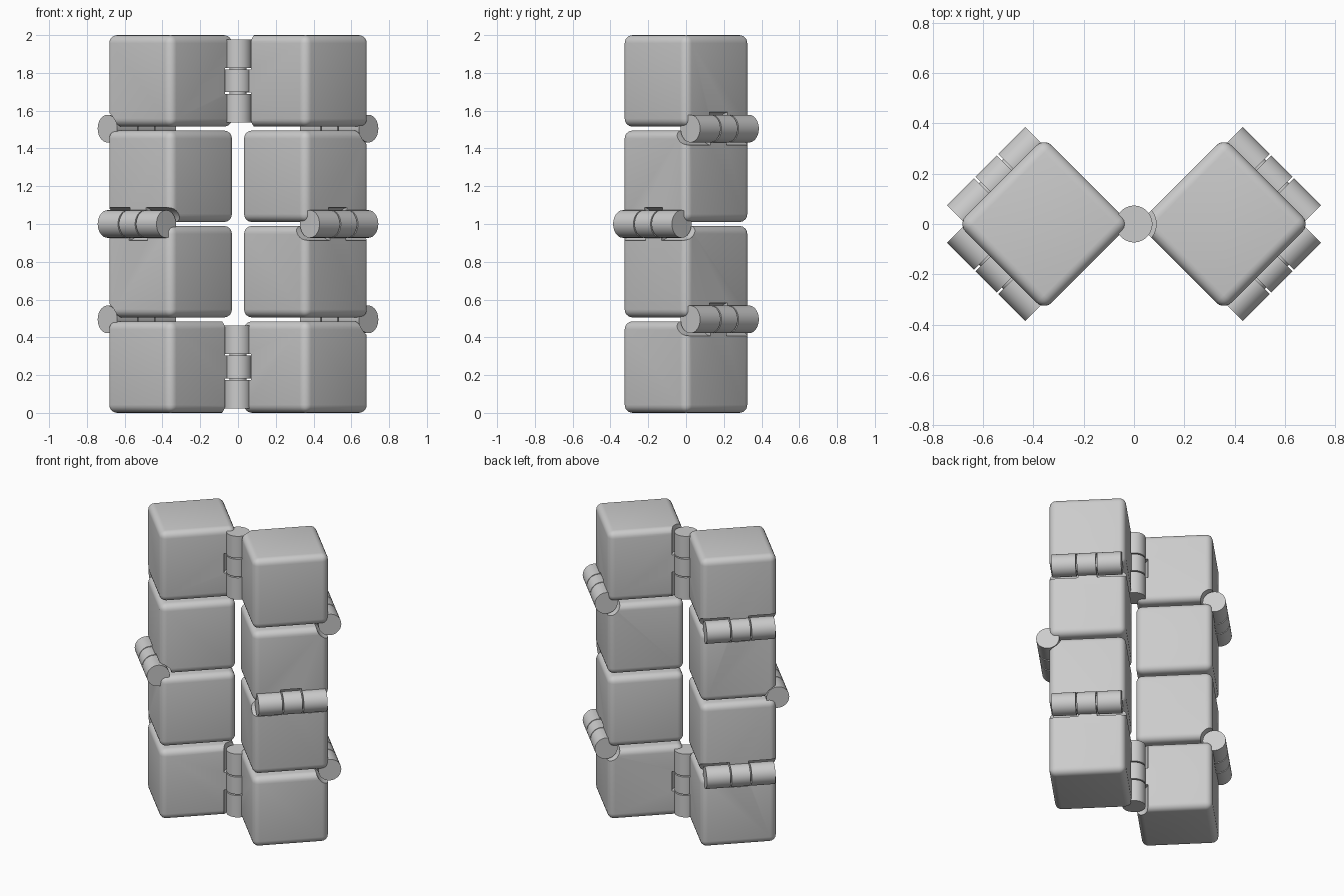
import bpy, bmesh
from mathutils import Vector, Matrix

if "Cube" in bpy.data.objects:
    bpy.data.objects.remove(bpy.data.objects["Cube"], do_unlink=True)

SIDE, PITCH = 0.485, 0.505       # block size and spacing
COLUMN = 0.357                   # column offset from the middle
RADIUS, CLEAR = 0.073, 0.088     # knuckle and clearance radii
HALF_LEN, HALF_MID = 0.22, 0.06  # hinge half length, middle knuckle half length
GAP = 0.008

grey = bpy.data.materials.new("plain_grey")
grey.use_nodes = True
grey.diffuse_color = (0.6, 0.6, 0.6, 1)
grey.node_tree.nodes["Principled BSDF"].inputs["Base Color"].default_value = (0.6, 0.6, 0.6, 1)


def finish(name, bm):
    mesh = bpy.data.meshes.new(name)
    bm.to_mesh(mesh)
    bm.free()
    obj = bpy.data.objects.new(name, mesh)
    bpy.context.collection.objects.link(obj)
    mesh.materials.append(grey)
    return obj


def smooth(obj):
    bpy.ops.object.select_all(action='DESELECT')
    obj.select_set(True)
    bpy.context.view_layer.objects.active = obj
    bpy.ops.object.shade_smooth_by_angle(angle=0.6)


def rod(name, centre, axis, start, end, radius):
    """Cylinder along axis, from start to end measured from centre."""
    bm = bmesh.new()
    turn = axis.to_track_quat('Z', 'Y').to_matrix().to_4x4()
    place = Matrix.Translation(centre + axis * (start + end) / 2) @ turn
    bmesh.ops.create_cone(bm, cap_ends=True, segments=48, radius1=radius,
                          radius2=radius, depth=end - start, matrix=place)
    return finish(name, bm)


def block(name, x, z):
    """Rounded block turned onto its corner."""
    bm = bmesh.new()
    bmesh.ops.create_cube(bm, size=SIDE)
    bmesh.ops.bevel(bm, geom=bm.edges[:], offset=0.043, segments=5,
                    profile=0.5, affect='EDGES')
    bm.transform(Matrix.Translation((x, 0, z)) @ Matrix.Rotation(0.7853982, 4, 'Z'))
    return finish(name, bm)


def carve(obj, cutter):
    mod = obj.modifiers.new("clearance", 'BOOLEAN')
    mod.operation, mod.solver, mod.object = 'DIFFERENCE', 'EXACT', cutter
    bpy.context.view_layer.objects.active = obj
    bpy.ops.object.modifier_apply(modifier=mod.name)
    bpy.data.objects.remove(cutter, do_unlink=True)


def hinge(name, centre, axis, outer_block, middle_block):
    """Three knuckles: the ends belong to one block, the middle to the other."""
    axis = axis.normalized()
    carve(outer_block, rod("cutter", centre, axis,
                           -HALF_MID - GAP, HALF_MID + GAP, CLEAR))
    for start, end in ((-0.4, -HALF_MID), (HALF_MID, 0.4)):
        carve(middle_block, rod("cutter", centre, axis, start, end, CLEAR))
    inner = HALF_MID + GAP
    smooth(rod(name + "_knuckle_a", centre, axis, -HALF_LEN, -inner, RADIUS))
    smooth(rod(name + "_knuckle_b", centre, axis, inner, HALF_LEN, RADIUS))
    smooth(rod(name + "_middle_knuckle", centre, axis, -HALF_MID, HALF_MID, RADIUS))
    smooth(rod(name + "_pin", centre, axis, -inner - GAP, inner + GAP, 0.045))


# Two columns of four blocks
blocks = {}
for side, label in ((-1, "right"), (1, "left")):
    for row in range(4):
        blocks[side, row] = block(f"{label}_block_{row + 1}", side * COLUMN,
                                  SIDE / 2 + row * PITCH)

# Horizontal hinges between stacked blocks, alternating back and front
for side, label in ((-1, "right"), (1, "left")):
    for row in range(3):
        facing = -1 if row == 1 else 1
        normal = Vector((side, facing, 0)).normalized()
        z = SIDE / 2 + (row + 0.5) * PITCH
        centre = Vector((side * COLUMN, 0, z)) + normal * PITCH / 2
        lower, upper = blocks[side, row], blocks[side, row + 1]
        pair = (upper, lower) if side > 0 else (lower, upper)
        hinge(f"{label}_hinge_{row + 1}", centre, Vector((-facing, side, 0)), *pair)

# Upright hinges joining the columns at the bottom and top
for row, label, owner in ((0, "bottom", 1), (3, "top", -1)):
    hinge(label + "_hinge", Vector((0, 0, SIDE / 2 + row * PITCH)),
          Vector((0, 0, 1)), blocks[owner, row], blocks[-owner, row])

for obj in blocks.values():
    smooth(obj)
